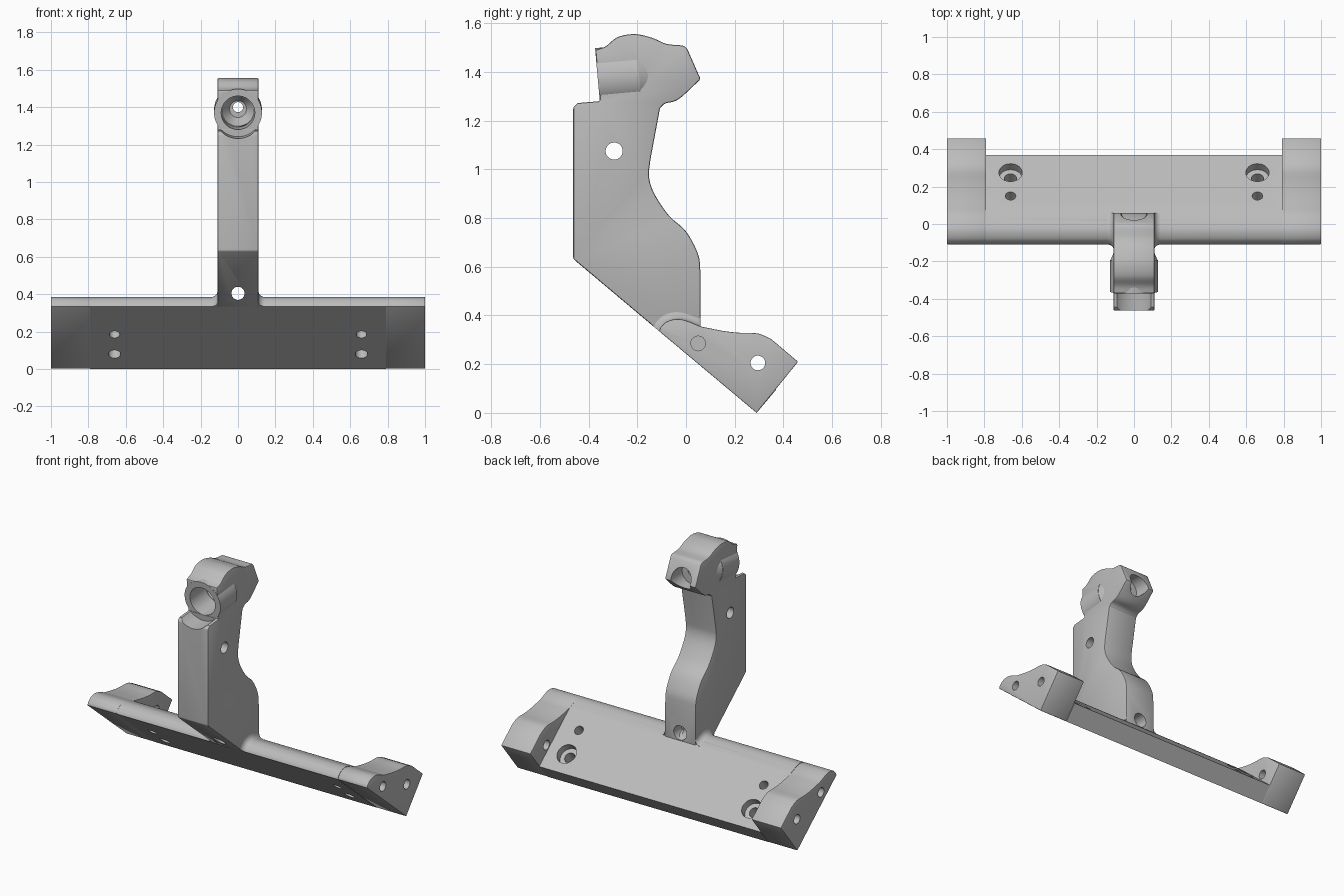
import bpy, bmesh, math
from mathutils import Vector

if "Cube" in bpy.data.objects:
    bpy.data.objects.remove(bpy.data.objects["Cube"])

grey = bpy.data.materials.new("satin_grey")
grey.use_nodes = True
grey.diffuse_color = (0.5, 0.5, 0.5, 1)
grey.node_tree.nodes["Principled BSDF"].inputs["Base Color"].default_value = (0.5, 0.5, 0.5, 1)


def spline(pts, n=5):
    """Smooth open curve through the given points."""
    p = [Vector(a) for a in pts]
    p = [2 * p[0] - p[1]] + p + [2 * p[-1] - p[-2]]
    out = []
    for a, b, c, d in zip(p, p[1:], p[2:], p[3:]):
        for i in range(n):
            t = i / n
            out.append(0.5 * (2 * b + (c - a) * t + (2 * a - 5 * b + 4 * c - d) * t ** 2
                              + (3 * b - a - 3 * c + d) * t ** 3))
    return out + [p[-2]]


def finish(name, bm):
    bmesh.ops.recalc_face_normals(bm, faces=bm.faces)
    mesh = bpy.data.meshes.new(name)
    bm.to_mesh(mesh)
    bm.free()
    obj = bpy.data.objects.new(name, mesh)
    bpy.context.collection.objects.link(obj)
    mesh.materials.append(grey)
    return obj


def loft(name, sections):
    """Skin closed (y, z) sections placed along x."""
    bm = bmesh.new()
    rings = [[bm.verts.new((x, p[0], p[1])) for p in pts] for x, pts in sections]
    for a, b in zip(rings, rings[1:]):
        for i in range(len(a)):
            j = (i + 1) % len(a)
            bm.faces.new((a[i], a[j], b[j], b[i]))
    bm.faces.new(rings[0])
    bm.faces.new(rings[-1])
    return finish(name, bm)


def rod(name, p, q, r1, r2=None):
    """Cylinder or cone from p to q."""
    p, q = Vector(p), Vector(q)
    bm = bmesh.new()
    bmesh.ops.create_cone(bm, cap_ends=True, segments=48, radius1=r1,
                          radius2=r1 if r2 is None else r2, depth=(q - p).length)
    turn = (q - p).to_track_quat('Z', 'Y').to_matrix().to_4x4()
    bm.transform(turn)
    bmesh.ops.translate(bm, verts=bm.verts, vec=(p + q) / 2)
    return finish(name, bm)


def apply(obj, mod):
    bpy.context.view_layer.objects.active = obj
    bpy.ops.object.modifier_apply(modifier=mod.name)


def boolean(obj, other, operation='DIFFERENCE'):
    mod = obj.modifiers.new("cut", 'BOOLEAN')
    mod.operation, mod.solver, mod.object = operation, 'EXACT', other
    apply(obj, mod)
    bpy.data.objects.remove(other)


def drill(obj, p, q, r1, r2=None):
    boolean(obj, rod("drill", p, q, r1, r2))


def soften(obj, width):
    mod = obj.modifiers.new("soft", 'BEVEL')
    mod.width, mod.segments, mod.limit_method = width, 2, 'ANGLE'
    mod.angle_limit = math.radians(40)
    apply(obj, mod)


# Shared rounded ridge along the front of the base
ridge = [Vector((-0.11, 0.335))] + spline(
    [(-0.105, 0.35), (-0.08, 0.374), (-0.04, 0.385), (0, 0.379), (0.06, 0.355)])
parts = []

# Sloping base plate
plate = loft("base_plate", [(x, ridge + [(0.37, 0.095), (0.29, 0)]) for x in (-0.79, 0.79)])
normal = Vector((0, 0.643, 0.766))
for side in (-1, 1):
    big = Vector((side * 0.66, 0.275, 0.175))
    small = Vector((side * 0.66, 0.15, 0.28))
    drill(plate, big - normal * 0.05, big + normal * 0.1, 0.062)
    drill(plate, big - normal * 0.2, big, 0.033)
    drill(plate, small - normal * 0.2, small + normal * 0.1, 0.028)
drill(plate, (0, -0.4, 0.405), (0, 0.3, 0.405), 0.035)
parts.append(plate)

# Raised end blocks with cross holes
crest = spline([(0.06, 0.355), (0.15, 0.337), (0.22, 0.329), (0.295, 0.326), (0.35, 0.303)])
end_profile = ridge + crest[1:] + [(0.46, 0.21), (0.29, 0)]
for side, name in ((-1, "right_end_block"), (1, "left_end_block")):
    block = loft(name, [(side * x, end_profile) for x in (0.79, 1)])
    soften(block, 0.004)
    drill(block, (side * 0.7, 0.295, 0.205), (side * 1.1, 0.295, 0.205), 0.03)
    drill(block, (side * 0.85, 0.05, 0.285), (side * 1.1, 0.05, 0.285), 0.03)
    parts.append(block)

# Upright post with the head in one outline
back = spline([(0.06, 0.57), (0.05, 0.65), (0, 0.745), (-0.07, 0.81),
               (-0.13, 0.9), (-0.152, 0.97), (-0.146, 1.04)])
chin = spline([(-0.107, 1.25), (-0.085, 1.27), (-0.03, 1.288), (0.06, 1.37)])
crown = spline([(0.005, 1.495), (-0.015, 1.508), (-0.08, 1.515), (-0.14, 1.54),
                (-0.21, 1.555), (-0.28, 1.543), (-0.33, 1.505), (-0.372, 1.49)])
outline = ([(-0.11, 0.335), (0.06, 0.3)] + back + chin + crown
           + [(-0.352, 1.28), (-0.445, 1.272), (-0.463, 1.255), (-0.463, 0.632)])
post = loft("post", [(x, outline) for x in (-0.11, 0.11)])
soften(post, 0.007)

# Round boss on the head, and the scoop in front of it
axis = Vector((0, 0.995, 0.09))
face = Vector((0, -0.362, 1.37))
drill(post, face - axis * 0.2, face - axis * 0.002, 0.128)
boss = rod("boss", face, face + axis * 0.17, 0.128)
boolean(boss, rod("boss_taper", face + axis * 0.165, face + axis * 0.23, 0.128, 0.1), 'UNION')
boolean(post, boss, 'UNION')

# Bores through the head
drill(post, face - axis * 0.1, face + axis * 0.16, 0.09)
drill(post, face + axis * 0.155, face + axis * 0.22, 0.09, 0.045)
drill(post, (0, -0.3, 1.4), (0, 0.1, 1.4), 0.027)
drill(post, (0, -0.06, 1.39), (0, 0.15, 1.385), 0.07)

# Cross hole and lower fixing hole
drill(post, (-0.3, -0.295, 1.075), (0.3, -0.295, 1.075), 0.035)
drill(post, (0, -0.4, 0.405), (0, 0.3, 0.405), 0.035)
drill(post, (0, -0.02, 0.405), (0, 0.3, 0.405), 0.046)
parts.append(post)

# Curved fillets where the post meets the base
root = Vector((-0.02, 0.26))
radius = 0.035
for side, name in ((-1, "right_fillet"), (1, "left_fillet")):
    sections = []
    for i in range(9):
        across = radius * i / 8
        rise = radius - math.sqrt(radius ** 2 - (radius - across) ** 2)
        ring = [root + (p - root) * (1 + rise / 0.12) for p in ridge]
        ring = [(min(p.x, 0.06), p.y) for p in ring]
        sections.append((side * (0.108 + across), ring + [tuple(root)]))
    parts.append(loft(name, sections))

# Smooth shading with crisp edges
bpy.ops.object.select_all(action='DESELECT')
for obj in parts:
    obj.select_set(True)
bpy.context.view_layer.objects.active = post
bpy.ops.object.shade_smooth_by_angle(angle=math.radians(30))
